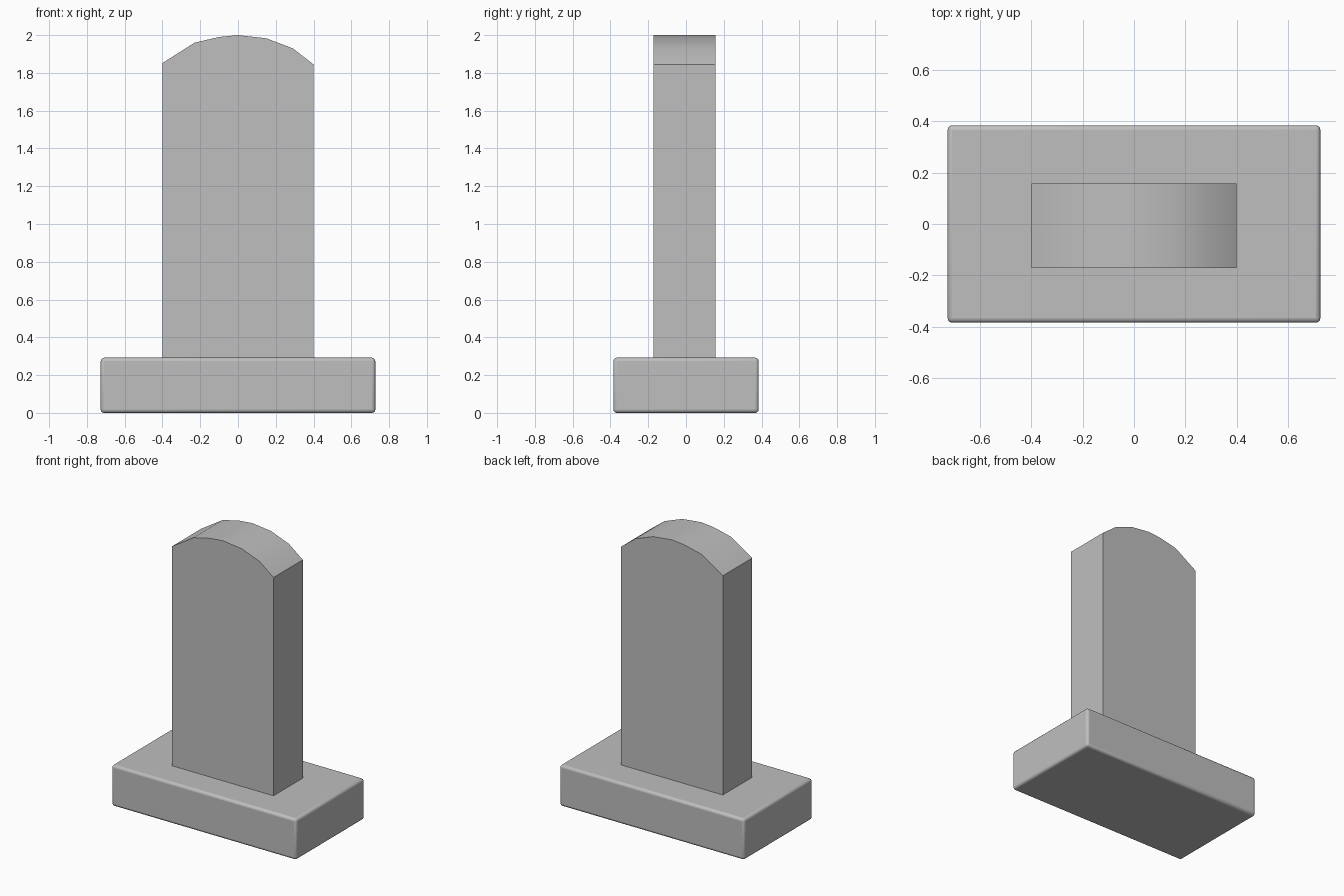
import bpy, bmesh, math

cube = bpy.data.objects.get("Cube")
if cube:
    bpy.data.objects.remove(cube, do_unlink=True)

GREY = (0.52, 0.52, 0.52, 1.0)
stone = bpy.data.materials.new("grey stone")
stone.use_nodes = True
stone.diffuse_color = GREY
bsdf = next(n for n in stone.node_tree.nodes if n.type == 'BSDF_PRINCIPLED')
bsdf.inputs["Base Color"].default_value = GREY


def extrude_profile(name, profile, y0, y1, bevel, segments):
    """Extrude an x-z outline from y0 to y1 and round its edges."""
    bm = bmesh.new()
    face = bm.faces.new([bm.verts.new((x, y0, z)) for x, z in profile])
    moved = bmesh.ops.extrude_face_region(bm, geom=[face])["geom"]
    verts = [v for v in moved if isinstance(v, bmesh.types.BMVert)]
    bmesh.ops.translate(bm, verts=verts, vec=(0, y1 - y0, 0))
    bmesh.ops.recalc_face_normals(bm, faces=bm.faces)
    mesh = bpy.data.meshes.new(name)
    bm.to_mesh(mesh)
    bm.free()
    mesh.materials.append(stone)
    obj = bpy.data.objects.new(name, mesh)
    bpy.context.collection.objects.link(obj)
    if bevel:
        mod = obj.modifiers.new("rounded edges", 'BEVEL')
        mod.width = bevel
        mod.segments = segments
        mod.limit_method = 'ANGLE'
        mod.angle_limit = math.radians(40)
    bpy.ops.object.select_all(action='DESELECT')
    obj.select_set(True)
    bpy.context.view_layer.objects.active = obj
    bpy.ops.object.shade_smooth_by_angle(angle=math.radians(32))
    return obj


# Plinth: wide block with softly rounded edges
extrude_profile("plinth", [(-0.727, 0.0), (0.727, 0.0), (0.727, 0.292), (-0.727, 0.292)],
                -0.385, 0.385, 0.018, 3)

# Upright slab: flat sides, shallow faceted arch on top, foot sunk in the plinth
arch = [(0.4, 1.845), (0.29, 1.93), (0.15, 1.983), (0.0, 2.0),
        (-0.1, 1.99), (-0.23, 1.96), (-0.4, 1.852)]
extrude_profile("upright_slab", [(-0.4, 0.25), (0.4, 0.25)] + arch,
                -0.172, 0.157, 0, 1)
